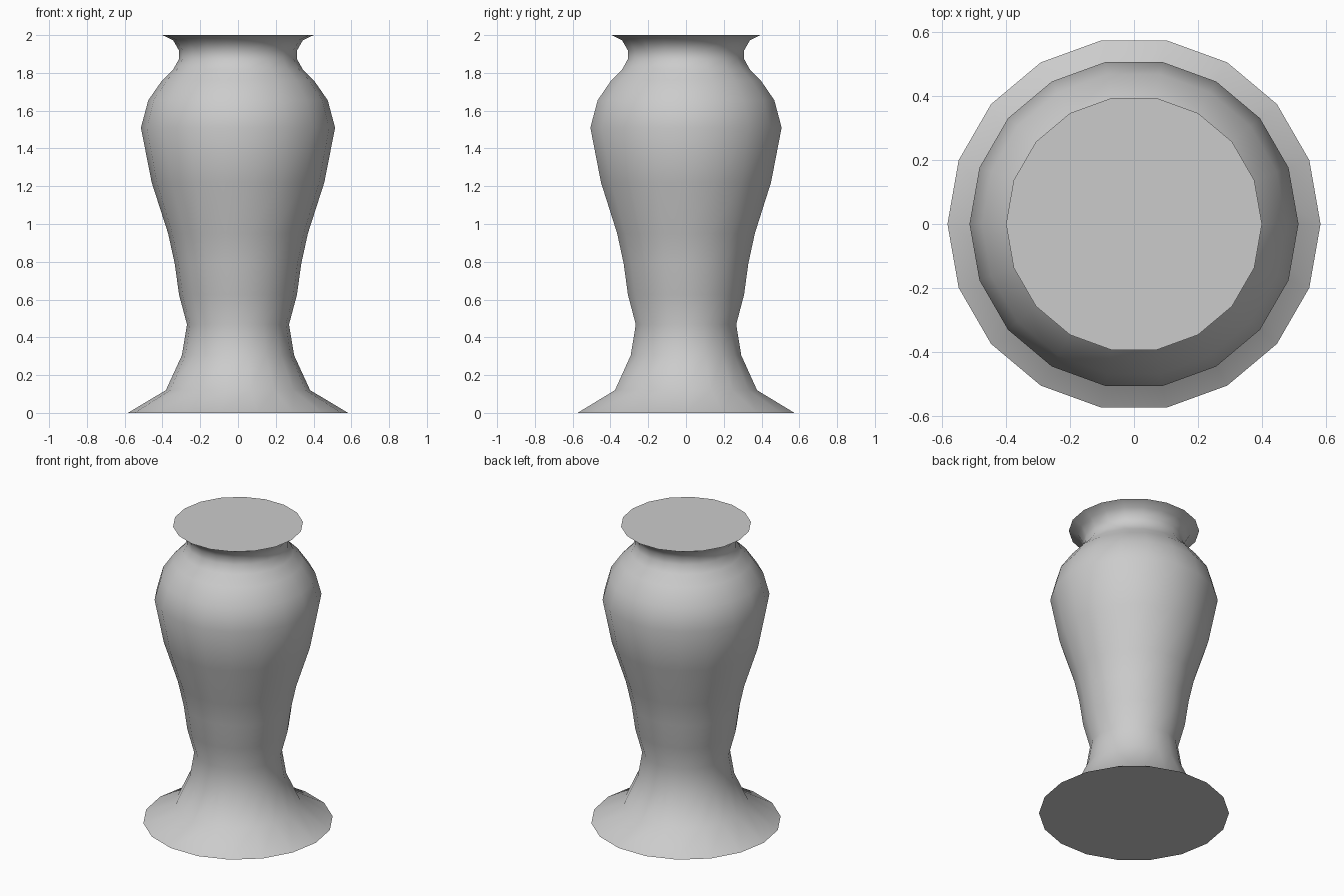
import bpy, bmesh
from math import cos, sin, tau

if "Cube" in bpy.data.objects:
    bpy.data.objects.remove(bpy.data.objects["Cube"])

SIDES = 18

# Vase profile from foot to rim: (radius, height)
profile = [
    (0.583, 0.0), (0.382, 0.12), (0.297, 0.305), (0.27, 0.468),
    (0.312, 0.625), (0.335, 0.79), (0.37, 0.95), (0.457, 1.22),
    (0.514, 1.51), (0.475, 1.655), (0.402, 1.76), (0.342, 1.82),
    (0.313, 1.872), (0.313, 1.92), (0.343, 1.972), (0.40, 2.0),
]

bm = bmesh.new()
rings = [[bm.verts.new((r * cos(tau * i / SIDES), r * sin(tau * i / SIDES), z))
          for i in range(SIDES)] for r, z in profile]

# Smooth turned wall
for low, high in zip(rings, rings[1:]):
    for i in range(SIDES):
        j = (i + 1) % SIDES
        bm.faces.new((low[i], low[j], high[j], high[i])).smooth = True

# Flat caps with crisp borders
for cap in (bm.faces.new(rings[0][::-1]), bm.faces.new(rings[-1])):
    for edge in cap.edges:
        edge.smooth = False

mesh = bpy.data.meshes.new("vase")
bm.to_mesh(mesh)
bm.free()
bpy.context.collection.objects.link(bpy.data.objects.new("vase", mesh))
